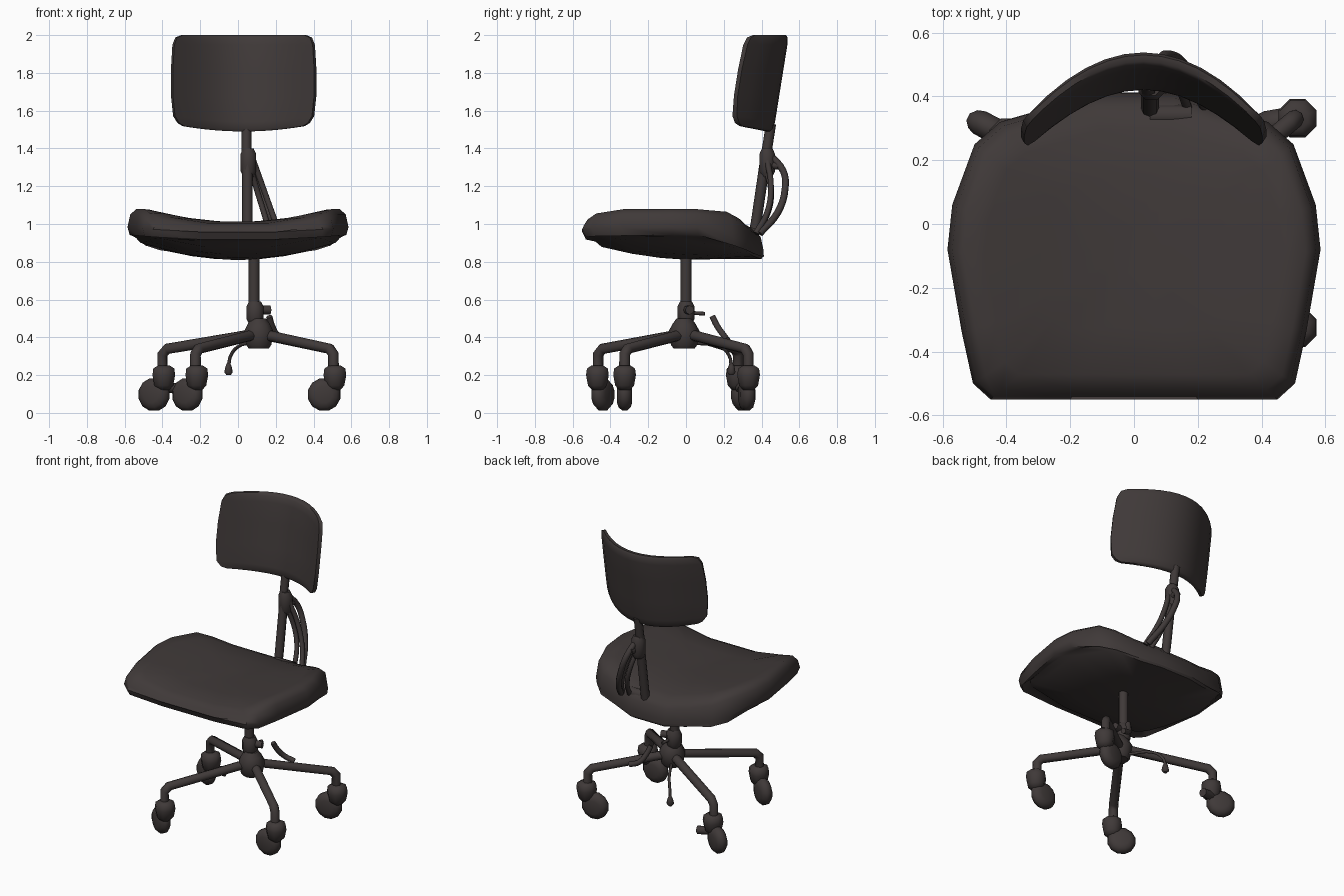
import bpy, bmesh, math
from mathutils import Vector, Matrix

if "Cube" in bpy.data.objects:
    bpy.data.objects.remove(bpy.data.objects["Cube"], do_unlink=True)

mat = bpy.data.materials.new("dark_charcoal")
mat.use_nodes = True
COLOR = (0.05, 0.041, 0.04, 1)
mat.diffuse_color = COLOR
mat.node_tree.nodes["Principled BSDF"].inputs["Base Color"].default_value = COLOR


def smooth(ob, angle=50):
    bpy.ops.object.select_all(action="DESELECT")
    ob.select_set(True)
    bpy.context.view_layer.objects.active = ob
    bpy.ops.object.shade_smooth_by_angle(angle=math.radians(angle))


def skin(name, loops):
    """Bridge rings of equal length and close both ends."""
    bm = bmesh.new()
    rings = [[bm.verts.new(p) for p in loop] for loop in loops]
    n = len(rings[0])
    for a, b in zip(rings, rings[1:]):
        for i in range(n):
            j = (i + 1) % n
            bm.faces.new((a[i], a[j], b[j], b[i]))
    caps = [bm.faces.new(rings[0]), bm.faces.new(rings[-1])]
    bmesh.ops.recalc_face_normals(bm, faces=bm.faces)
    bmesh.ops.triangulate(bm, faces=caps)
    me = bpy.data.meshes.new(name)
    bm.to_mesh(me)
    bm.free()
    me.materials.append(mat)
    ob = bpy.data.objects.new(name, me)
    bpy.context.collection.objects.link(ob)
    smooth(ob)


def lathe(name, center, profile, sides=10, rot=Matrix.Identity(3)):
    """Profile of (radius, height) around a local z axis."""
    turn = [math.tau * (i + 0.5) / sides for i in range(sides)]
    skin(name, [[Vector(center) + rot @ Vector((r * math.cos(t), r * math.sin(t), h))
                 for t in turn] for r, h in profile])


def tube(name, points, radius, curved=False):
    cu = bpy.data.curves.new(name, "CURVE")
    cu.dimensions = "3D"
    cu.bevel_depth = radius
    cu.bevel_resolution = 2
    cu.use_fill_caps = True
    cu.resolution_u = 4
    sp = cu.splines.new("BEZIER" if curved else "POLY")
    pts = sp.bezier_points if curved else sp.points
    pts.add(len(points) - 1)
    for p, co in zip(pts, points):
        if curved:
            p.co = co
            p.handle_left_type = p.handle_right_type = "AUTO"
        else:
            p.co = (*co, 1)
    ob = bpy.data.objects.new(name, cu)
    bpy.context.collection.objects.link(ob)
    cu.materials.append(mat)
    bpy.ops.object.select_all(action="DESELECT")
    ob.select_set(True)
    bpy.context.view_layer.objects.active = ob
    bpy.ops.object.convert(target="MESH")
    smooth(bpy.context.object)


# Seat: half outline from front to back, mirrored, then skinned in rings
half = [(0.2, -0.55), (0.45, -0.55), (0.505, -0.5), (0.54, -0.34), (0.585, -0.08),
        (0.57, 0.06), (0.5, 0.25), (0.42, 0.32), (0.28, 0.36), (0.13, 0.41)]
outline = half + [(-x, y) for x, y in reversed(half)]


def top_z(x, y):
    return 1.01 + 0.075 * min(1, abs(x) / 0.5) ** 2 - 0.25 * max(0, y - 0.2) - 0.4 * max(0, -0.44 - y)


def rim_z(x, y):
    return 0.955 + 0.025 * (x / 0.55) ** 2 - 0.28 * max(0, y - 0.08)


def pan_z(x, y):
    return 0.81 + 0.1 * (x / 0.55) ** 2 + 0.07 * max(0, 0.3 - y) * abs(y / 0.4)


def seat_ring(scale, shift, height, drop=0.0):
    pts = [(x * scale, (y + 0.06) * scale - 0.06 + shift) for x, y in outline]
    return [(x, y, height(x, y) + drop) for x, y in pts]


skin("seat", [
    seat_ring(0.15, -0.02, top_z), seat_ring(0.5, -0.02, top_z), seat_ring(0.8, -0.02, top_z),
    seat_ring(0.92, -0.01, top_z, -0.005), seat_ring(0.975, -0.003, top_z, -0.035),
    seat_ring(1.0, 0, rim_z), seat_ring(0.98, 0.01, rim_z, -0.04),
    seat_ring(0.93, 0.036, pan_z, 0.02), seat_ring(0.88, 0.045, pan_z),
    seat_ring(0.5, 0.02, pan_z), seat_ring(0.15, 0, pan_z)])

# Backrest: curved shell with rounded corners, thin side edges and a slight lean
ROWS = [(-1, 0.84, 0.4), (-0.95, 0.91, 0.8), (-0.8, 0.97, 1), (-0.3, 1, 1), (0.3, 1, 1),
        (0.8, 0.98, 1), (0.95, 0.94, 0.8), (1, 0.86, 0.4)]
COLS = 12
loops = []
for v, width, thick in ROWS:
    outer, inner = [], []
    for i in range(COLS + 1):
        u = (2 * i / COLS - 1) * width
        z = 1.745 + 0.255 * v + 0.04 * u * u * max(0, -v)
        y = 0.505 - 0.22 * u * u + 0.16 * (z - 1.75)
        t = thick * (0.02 + 0.03 * (1 - u ** 4))
        x = 0.03 + 0.385 * u
        outer.append((x, y - 0.025 * (1 - thick), z))
        inner.append((x * 0.97, y - t - 0.025 * (1 - thick), z))
    loops.append(outer + inner[::-1])
skin("backrest", loops)

# Backrest post, clamp, and bent support tubes
tube("back_post", [(0.05, 0.35, 0.9), (0.05, 0.37, 1.0), (0.05, 0.42, 1.34)], 0.028)
tube("back_stem", [(0.045, 0.42, 1.34), (0.045, 0.45, 1.53)], 0.027)
lathe("back_clamp", (0.055, 0.43, 1.32), [(0.03, -0.07), (0.045, -0.04), (0.045, 0.05), (0.03, 0.08)], 8)
tube("clamp_knob", [(0.065, 0.43, 1.31), (0.07, 0.5, 1.31)], 0.022)
tube("rear_support", [(0.06, 0.44, 1.37), (0.085, 0.515, 1.28), (0.115, 0.525, 1.19),
                      (0.165, 0.485, 1.06), (0.215, 0.39, 0.95)], 0.019, True)
tube("inner_support", [(0.08, 0.43, 1.34), (0.13, 0.45, 1.2), (0.18, 0.43, 1.06),
                       (0.22, 0.37, 0.95)], 0.016, True)
tube("side_support", [(0.06, 0.41, 1.32), (0.1, 0.45, 1.18), (0.14, 0.43, 1.05),
                      (0.17, 0.36, 0.94)], 0.015, True)
tube("post_foot", [(0.05, 0.34, 0.95), (0.18, 0.34, 0.95)], 0.035)

# Column and hub
lathe("column", (0.085, 0, 0), [(0.03, 0.38), (0.03, 0.84)])
lathe("column_collar", (0.09, 0, 0.53), [(0.035, -0.06), (0.05, -0.03), (0.05, 0.03), (0.035, 0.06)], 8)
lathe("hub", (0.11, -0.01, 0.41), [(0.055, -0.07), (0.07, -0.05), (0.083, 0.02), (0.062, 0.06), (0.04, 0.09)], 10)
tube("collar_knob", [(0.1, 0, 0.545), (0.17, 0.02, 0.545)], 0.024)
tube("collar_pin", [(0.1, 0.02, 0.53), (0.11, 0.1, 0.525)], 0.01)
tube("height_lever", [(0.165, 0.14, 0.51), (0.18, 0.165, 0.46), (0.21, 0.2, 0.41),
                      (0.27, 0.22, 0.385)], 0.017, True)
tube("release_cable", [(0.08, 0.04, 0.37), (0.0, 0.18, 0.35), (-0.04, 0.23, 0.3),
                       (-0.05, 0.24, 0.24)], 0.009, True)
lathe("cable_grip", (-0.05, 0.24, 0.23), [(0.012, -0.03), (0.024, -0.015), (0.018, 0.015), (0.006, 0.04)], 8)

# Four legs with casters: stem position and wheel heading in degrees
legs = {"back_left": (0.505, 0.33, 190), "front_left": (0.505, -0.325, 180),
        "front_right": (-0.225, -0.465, 150), "back_right": (-0.4, 0.275, 153)}
for label, (x, y, heading) in legs.items():
    hub = Vector((0.11, 0, 0.42))
    stem_top = hub.lerp(Vector((x, y, 0.335)), 0.95)
    tube(label + "_leg", [hub, stem_top, (x, y, 0.31), (x, y, 0.21)], 0.029)
    roll = math.radians(heading)
    forward = Vector((math.cos(roll), math.sin(roll), 0))
    lathe(label + "_caster_hood", Vector((x, y, 0.19)) - 0.008 * forward,
          [(0.03, -0.07), (0.054, -0.045), (0.065, 0.01), (0.06, 0.045), (0.035, 0.06)], 8)
    rot = Matrix.Rotation(roll, 3, "Z") @ Matrix.Rotation(math.pi / 2, 3, "X")
    lathe(label + "_caster_wheel", Vector((x, y, 0.097)) + 0.05 * forward,
          [(0.045, -0.04), (0.07, -0.032), (0.088, -0.012), (0.088, 0.012), (0.07, 0.032), (0.045, 0.04)],
          12, rot)
tube("caster_brake", [(-0.4, 0.28, 0.14), (-0.3, 0.3, 0.125)], 0.028)
